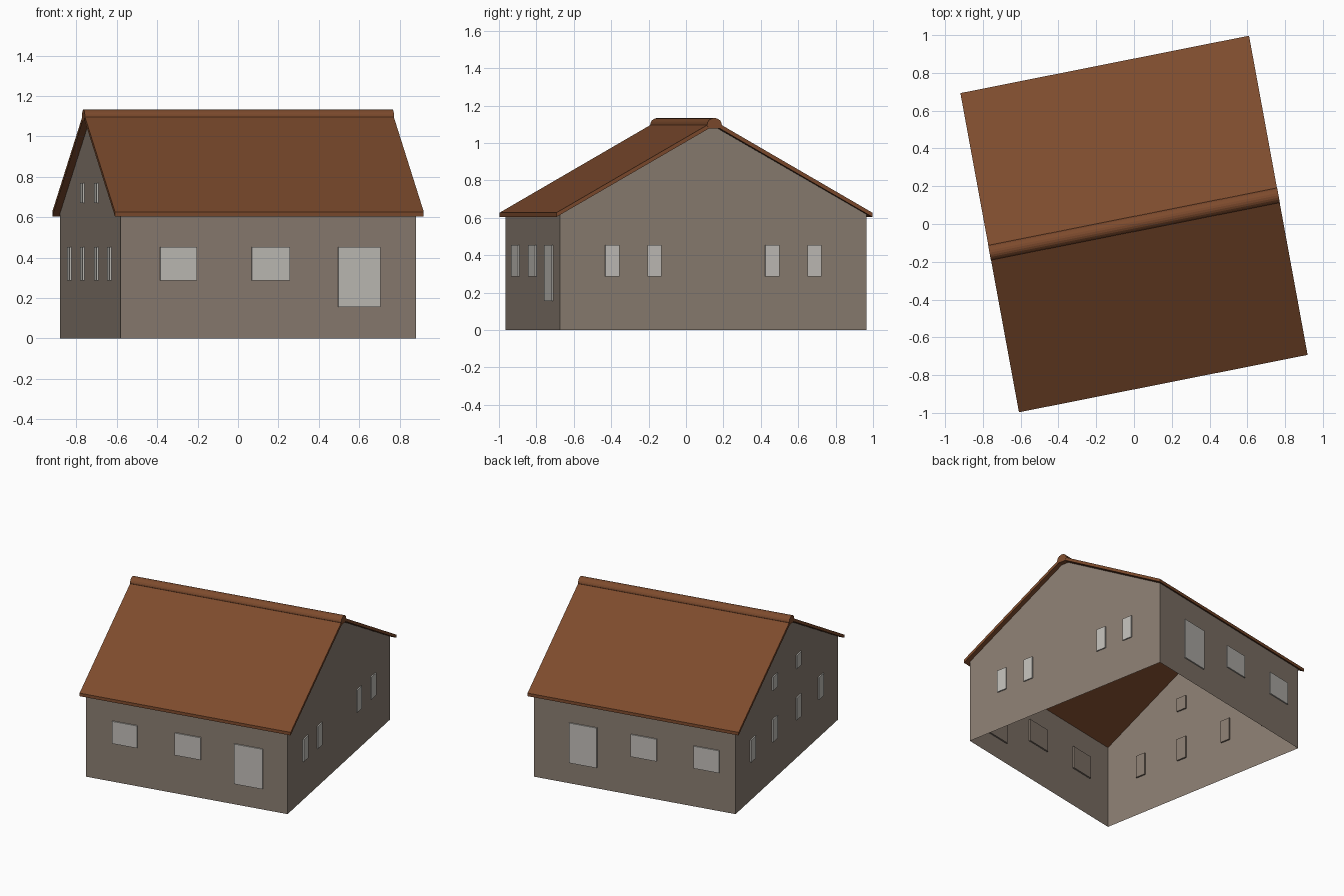
import bpy, math
from mathutils import Vector

if "Cube" in bpy.data.objects:
    bpy.data.objects.remove(bpy.data.objects["Cube"])


def material(name, color):
    m = bpy.data.materials.new(name)
    m.diffuse_color = (*color, 1)
    m.use_nodes = True
    m.node_tree.nodes["Principled BSDF"].inputs["Base Color"].default_value = m.diffuse_color
    return m


WALL = material("taupe wall", (0.255, 0.205, 0.165))
ROOF = material("brown roof", (0.205, 0.070, 0.026))
GLASS = material("pale grey pane", (0.53, 0.51, 0.475))

# House axes: the plan is turned about 11 degrees and very slightly skewed
U = Vector((0.9808, 0.195, 0))
V = Vector((-0.1805, 0.9835, 0))
HU, HV = 0.745, 0.8335      # wall half sizes
RU, RV = 0.779, 0.859       # roof half sizes


def place(u, v, z):
    return U * u + V * v + Vector((0, 0, z))


def make(name, points, faces, mat):
    mesh = bpy.data.meshes.new(name)
    mesh.from_pydata([place(*p) for p in points], [], faces)
    mesh.materials.append(mat)
    ob = bpy.data.objects.new(name, mesh)
    bpy.context.collection.objects.link(ob)
    return ob


def extrude(name, profile, half, mat, skip=()):
    """Run a (v, z) profile along u; skip leaves out some side faces."""
    n = len(profile)
    pts = [(s * half, v, z) for s in (-1, 1) for v, z in profile]
    faces = [tuple(reversed(range(n))), tuple(range(n, 2 * n))]
    faces += [(i, (i + 1) % n, n + (i + 1) % n, n + i)
              for i in range(n) if i not in skip]
    return make(name, pts, faces, mat)


def box(name, lo, hi, mat):
    pts = [(u, v, z) for u in (lo[0], hi[0]) for v in (lo[1], hi[1]) for z in (lo[2], hi[2])]
    faces = [(0, 1, 3, 2), (4, 6, 7, 5), (0, 4, 5, 1), (2, 3, 7, 6), (0, 2, 6, 4), (1, 5, 7, 3)]
    return make(name, pts, faces, mat)


# Walls: open shell, no floor and no ceiling
extrude("walls", [(-HV, 0), (HV, 0), (HV, 0.618), (0, 1.092), (-HV, 0.618)],
        HU, WALL, skip=(0, 2, 3))

# Roof: two thin slopes
extrude("roof", [(-RV, 0.604), (0, 1.094), (RV, 0.604),
                 (RV, 0.627), (0, 1.118), (-RV, 0.627)], RU, ROOF)

# Rounded ridge cap
arc = [(0.04 * math.cos(math.pi * i / 10), 1.097 + 0.036 * math.sin(math.pi * i / 10))
       for i in range(11)]
extrude("ridge_cap", arc + [(-0.03, 1.076), (0.03, 1.076)], RU + 0.001, ROOF)

# Windows and doors: thin raised panes outside, wall-coloured backing inside
OUT, IN = 0.009, 0.012


def opening(name, side, a, b, z0, z1):
    axis, sign = side
    wall = (HU, HV)[axis] * sign
    for part, d0, d1, mat in ((name, 0.0, OUT, GLASS), (name + "_inner_frame", -IN, -0.001, WALL)):
        e = sorted((wall + sign * d0, wall + sign * d1))
        if axis:
            box(part, (a, e[0], z0), (b, e[1], z1), mat)
        else:
            box(part, (e[0], a, z0), (e[1], b, z1), mat)


FRONT, BACK, RIGHT, LEFT = (1, -1), (1, 1), (0, 1), (0, -1)
LOW, HIGH, SILL = 0.287, 0.453, 0.155

for i, (a, b) in enumerate(((-0.547, -0.362), (-0.085, 0.107))):
    opening(f"front_window_{i}", FRONT, a, b, LOW, HIGH)
opening("front_door", FRONT, 0.352, 0.563, SILL, HIGH)

for i, (a, b) in enumerate(((-0.626, -0.437), (-0.164, 0.025))):
    opening(f"back_window_{i}", BACK, a, b, LOW, HIGH)
opening("back_door", BACK, 0.276, 0.481, SILL, HIGH)

for i, c in enumerate((-0.549, -0.32, 0.32, 0.55)):
    opening(f"right_window_{i}", RIGHT, c - 0.038, c + 0.038, LOW, HIGH)

for i, c in enumerate((-0.542, -0.183, 0.2, 0.558)):
    opening(f"left_window_{i}", LEFT, c - 0.038, c + 0.038, LOW, HIGH)
for i, c in enumerate((-0.183, 0.2)):
    opening(f"left_attic_window_{i}", LEFT, c - 0.038, c + 0.038, 0.67, 0.77)
